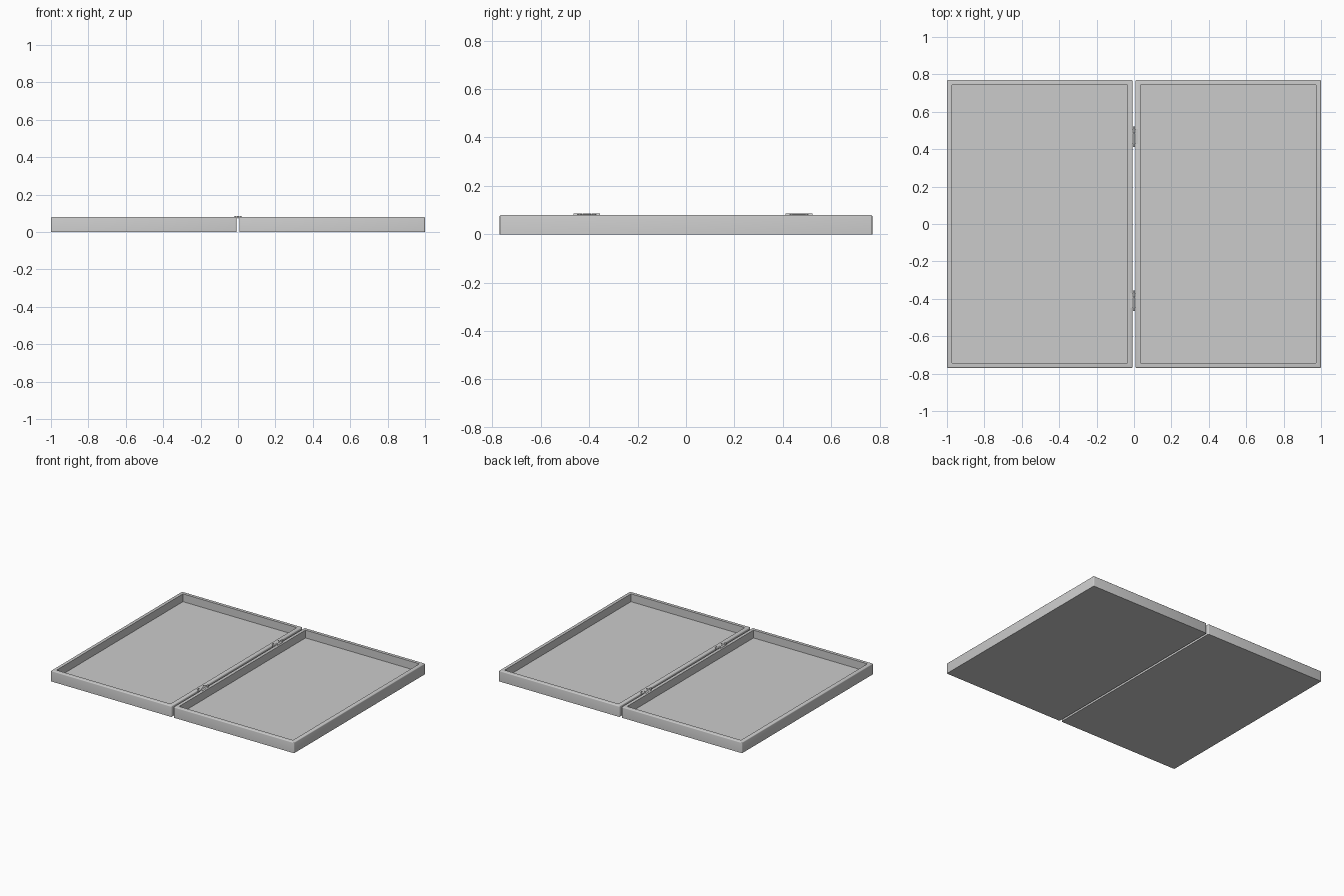
import bpy, bmesh
from mathutils import Matrix, Vector

cube = bpy.data.objects.get("Cube")
if cube:
    bpy.data.objects.remove(cube, do_unlink=True)

# One flat grey for everything
grey = bpy.data.materials.new("light_grey")
grey.use_nodes = True
colour = (0.6, 0.6, 0.6, 1)
grey.diffuse_color = colour
grey.node_tree.nodes["Principled BSDF"].inputs["Base Color"].default_value = colour

HEIGHT, FLOOR, HALF_Y = 0.08, 0.022, 0.77
GAP, RIM = 0.008, 0.037


def finish(name, bm):
    bmesh.ops.recalc_face_normals(bm, faces=bm.faces)
    mesh = bpy.data.meshes.new(name)
    bm.to_mesh(mesh)
    bm.free()
    mesh.materials.append(grey)
    obj = bpy.data.objects.new(name, mesh)
    bpy.context.scene.collection.objects.link(obj)
    bpy.ops.object.select_all(action="DESELECT")
    obj.select_set(True)
    bpy.context.view_layer.objects.active = obj
    bpy.ops.object.shade_smooth_by_angle(angle=0.6)
    return obj


def add_box(bm, low, high):
    low, high = Vector(low), Vector(high)
    scale = Matrix.Diagonal((*(high - low), 1))
    return bmesh.ops.create_cube(bm, size=1, matrix=Matrix.Translation((low + high) / 2) @ scale)


def add_cylinder(bm, centre, radius, depth, turn=Matrix()):
    bmesh.ops.create_cone(bm, cap_ends=True, segments=16, radius1=radius, radius2=radius,
                          depth=depth, matrix=Matrix.Translation(centre) @ turn)


def tray(name, side):
    bm = bmesh.new()
    x_low, x_high = sorted((side * GAP, side))
    add_box(bm, (x_low, -HALF_Y, 0), (x_high, HALF_Y, HEIGHT))
    # Soften the corners and the upper outside edges
    edges = [e for e in bm.edges if sum(v.co.z for v in e.verts) > 0.01]
    bmesh.ops.bevel(bm, geom=edges, offset=0.006, segments=3, profile=0.5, affect="EDGES")
    # Inset the top face and sink it to form the recess
    bm.faces.ensure_lookup_table()
    top = max(bm.faces, key=lambda f: (round(f.calc_center_median().z, 4), f.calc_area()))
    bmesh.ops.inset_region(bm, faces=[top], thickness=RIM - 0.006)
    walls = bmesh.ops.extrude_face_region(bm, geom=[top])
    sunk = [v for v in walls["geom"] if isinstance(v, bmesh.types.BMVert)]
    bmesh.ops.translate(bm, verts=sunk, vec=(0, 0, FLOOR - HEIGHT))
    if top.is_valid:
        bmesh.ops.delete(bm, geom=[top], context="FACES_ONLY")
    finish(name, bm)


def hinge(name, y):
    bm = bmesh.new()
    lie = Matrix.Rotation(1.5707963, 4, "X")
    # Barrel made of three knuckles
    for step in (-1, 0, 1):
        add_cylinder(bm, (0, y + step * 0.037, HEIGHT - 0.001), 0.0065, 0.036, lie)
    for side in (-1, 1):
        # Thin leaf resting on the rim
        x_low, x_high = sorted((side * 0.004, side * 0.022))
        add_box(bm, (x_low, y - 0.04, HEIGHT - 0.004), (x_high, y + 0.04, HEIGHT + 0.002))
        # Screw heads
        for end in (-1, 1):
            add_cylinder(bm, (side * 0.015, y + end * 0.03, HEIGHT + 0.002), 0.005, 0.005)
    finish(name, bm)


tray("right_tray", -1)
tray("left_tray", 1)
hinge("back_hinge", 0.467)
hinge("front_hinge", -0.41)
